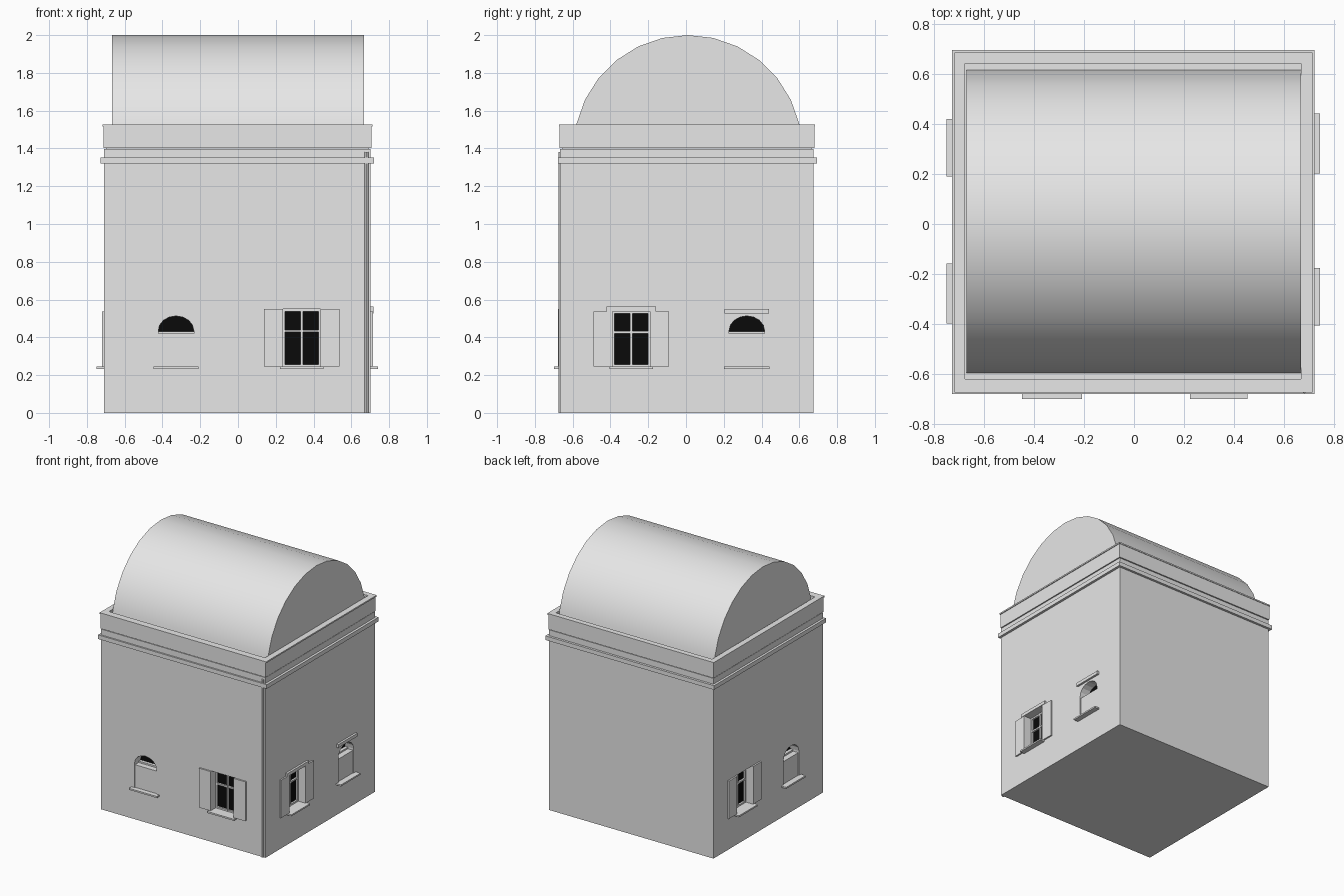
import bpy, bmesh, math

if "Cube" in bpy.data.objects:
    bpy.data.objects.remove(bpy.data.objects["Cube"])


def material(name, value):
    m = bpy.data.materials.new(name)
    m.diffuse_color = (value, value, value, 1)
    m.use_nodes = True
    m.node_tree.nodes["Principled BSDF"].inputs["Base Color"].default_value = m.diffuse_color
    return m


GREY = material("plaster grey", 0.8)
BLACK = material("dark glass", 0.003)


def finish(name, bm, mat):
    bmesh.ops.recalc_face_normals(bm, faces=bm.faces[:])
    me = bpy.data.meshes.new(name)
    bm.to_mesh(me)
    bm.free()
    ob = bpy.data.objects.new(name, me)
    bpy.context.collection.objects.link(ob)
    me.materials.append(mat)
    return ob


def add_prism(bm, base, offset):
    """Extrude a closed polygon by an offset vector."""
    f = bm.faces.new([bm.verts.new(p) for p in base])
    ext = bmesh.ops.extrude_face_region(bm, geom=[f])["geom"]
    bmesh.ops.translate(bm, vec=offset, verts=[g for g in ext if isinstance(g, bmesh.types.BMVert)])


def prism(name, base, offset, mat=GREY):
    bm = bmesh.new()
    add_prism(bm, base, offset)
    # the extrusion leaves the start face in place, closing the solid
    if not any(len(e.link_faces) == 1 for e in bm.edges):
        return finish(name, bm, mat)
    bmesh.ops.holes_fill(bm, edges=bm.edges[:])
    return finish(name, bm, mat)


def box(name, x0, x1, y0, y1, z0, z1, mat=GREY):
    return prism(name, [(x0, y0, z0), (x1, y0, z0), (x1, y1, z0), (x0, y1, z0)], (0, 0, z1 - z0), mat)


def ring(name, outer, inner, z0, z1):
    """Rectangular band with an open middle."""
    bm = bmesh.new()
    loops = []
    for (x0, x1, y0, y1), z in ((outer, z0), (outer, z1), (inner, z1), (inner, z0)):
        loops.append([bm.verts.new(p) for p in ((x0, y0, z), (x1, y0, z), (x1, y1, z), (x0, y1, z))])
    for i in range(4):
        a, b = loops[i], loops[(i + 1) % 4]
        for k in range(4):
            n = (k + 1) % 4
            bm.faces.new((a[k], a[n], b[n], b[k]))
    return finish(name, bm, GREY)


# Main block, open to be cut by the window niches
X0, X1, Y0, Y1 = -0.709, 0.702, -0.666, 0.676
walls = box("walls", X0, X1, Y0, Y1, 0, 1.398)

# Wall frames: u runs along the wall, d points outwards
SIDES = {
    "front": lambda u, d, z: (u, Y0 - d, z),
    "right": lambda u, d, z: (X1 + d, u, z),
    "left": lambda u, d, z: (X0 - d, u, z),
}


def wall_prism(side, name, outline, d0, d1, mat=GREY):
    f = SIDES[side]
    base = [f(u, d0, z) for u, z in outline]
    a, b = f(0, d0, 0), f(0, d1, 0)
    return prism(side + "_" + name, base, [q - p for p, q in zip(a, b)], mat)


def wall_box(side, name, u0, u1, z0, z1, d0, d1, mat=GREY):
    return wall_prism(side, name, [(u0, z0), (u1, z0), (u1, z1), (u0, z1)], d0, d1, mat)


def cut(side, outline, depth):
    cutter = wall_prism(side, "cutter", outline, -depth, 0.05)
    cutter.hide_render = True
    mod = walls.modifiers.new("niche", "BOOLEAN")
    mod.operation, mod.solver, mod.object = "DIFFERENCE", "EXACT", cutter
    bpy.context.view_layer.objects.active = walls
    bpy.ops.object.modifier_apply(modifier=mod.name)
    bpy.data.objects.remove(cutter)


def shutter_window(side, c, top, lintel):
    w, z0, dep, t = 0.1, 0.245, 0.07, 0.012
    cut(side, [(c - w, z0), (c + w, z0), (c + w, top), (c - w, top)], dep)
    wall_box(side, "glass", c - w, c + w, z0, top, -dep, -dep + 0.006, BLACK)
    # Sash frame and cross bars
    for s in (-1, 1):
        wall_box(side, "sash_side", c + s * w, c + s * (w - t), z0, top, -dep, -dep + 0.02)
    for z in (z0, top - t, z0 + 0.6 * (top - z0)):
        wall_box(side, "sash_rail", c - w, c + w, z, z + t, -dep, -dep + 0.02)
    wall_box(side, "sash_post", c - 0.006, c + 0.006, z0, top, -dep, -dep + 0.022)
    # Shutters, sill and lintel
    for s in (-1, 1):
        wall_box(side, "shutter", c + s * w, c + s * (w + 0.1), z0, top, -0.005, 0.012)
    wall_box(side, "sill", c - 0.115, c + 0.115, 0.233, z0, -0.05, 0.032 if side == "front" else 0.04)
    if lintel:
        wall_box(side, "lintel", c - 0.132, c + 0.132, top, top + 0.025, -0.01, 0.016)


def arched_niche(side, c, lintel):
    w, z0, spring, rise, dep = 0.094, 0.245, 0.435, 0.078, 0.08
    arch = [(c + w * math.cos(math.pi * i / 8), spring + rise * math.sin(math.pi * i / 8)) for i in range(9)]
    outline = [(c - w, z0), (c + w, z0)] + arch
    cut(side, outline, dep)
    wall_prism(side, "arch_glass", outline, -dep, -dep + 0.006, BLACK)
    # Blind lower panel with a thin rail on top
    wall_box(side, "blind_panel", c - w, c + w, z0, 0.42, -dep, -0.006)
    wall_box(side, "panel_rail", c - w, c + w, 0.42, 0.432, -dep, -0.05)
    wall_box(side, "arch_sill", c - 0.12, c + 0.12, 0.233, z0, -0.05, 0.032 if side == "front" else 0.04)
    if lintel:
        wall_box(side, "arch_lintel", c - 0.118, c + 0.118, 0.525, 0.55, -0.01, 0.016)


shutter_window("front", 0.338, 0.55, False)
arched_niche("front", -0.328, False)
shutter_window("right", -0.29, 0.538, True)
arched_niche("right", 0.322, True)
shutter_window("left", 0.305, 0.538, False)
arched_niche("left", -0.278, False)

# Cornice, parapet and its thin lip
inner = (-0.674, 0.667, -0.62, 0.642)
ring("cornice", (-0.727, 0.721, -0.678, 0.694), (X0 + 0.01, X1 - 0.01, Y0 + 0.01, Y1 - 0.01), 1.321, 1.353)
ring("parapet", (-0.713, 0.706, -0.669, 0.68), inner, 1.403, 1.517)
ring("parapet_seat", (-0.7, 0.693, -0.657, 0.667), inner, 1.39, 1.41)
ring("parapet_lip", (-0.717, 0.712, -0.673, 0.684), inner, 1.515, 1.526)

# Barrel vault roof
R, N = 0.605, 14
arc = [(-0.668, 0.01 + R * math.cos(math.pi * i / N), 1.395 + R * math.sin(math.pi * i / N)) for i in range(N + 1)]
vault = prism("barrel_vault", arc, (1.334, 0, 0))
bpy.ops.object.select_all(action="DESELECT")
vault.select_set(True)
bpy.context.view_layer.objects.active = vault
bpy.ops.object.shade_smooth_by_angle(angle=math.radians(30))

# Drain pipe beside the front right corner
pipe = [(0.68 + 0.01 * math.cos(math.pi * i / 4), Y0 + 0.01 * math.sin(math.pi * i / 4), 0) for i in range(8)]
prism("drain_pipe", pipe, (0, 0, 1.38))
